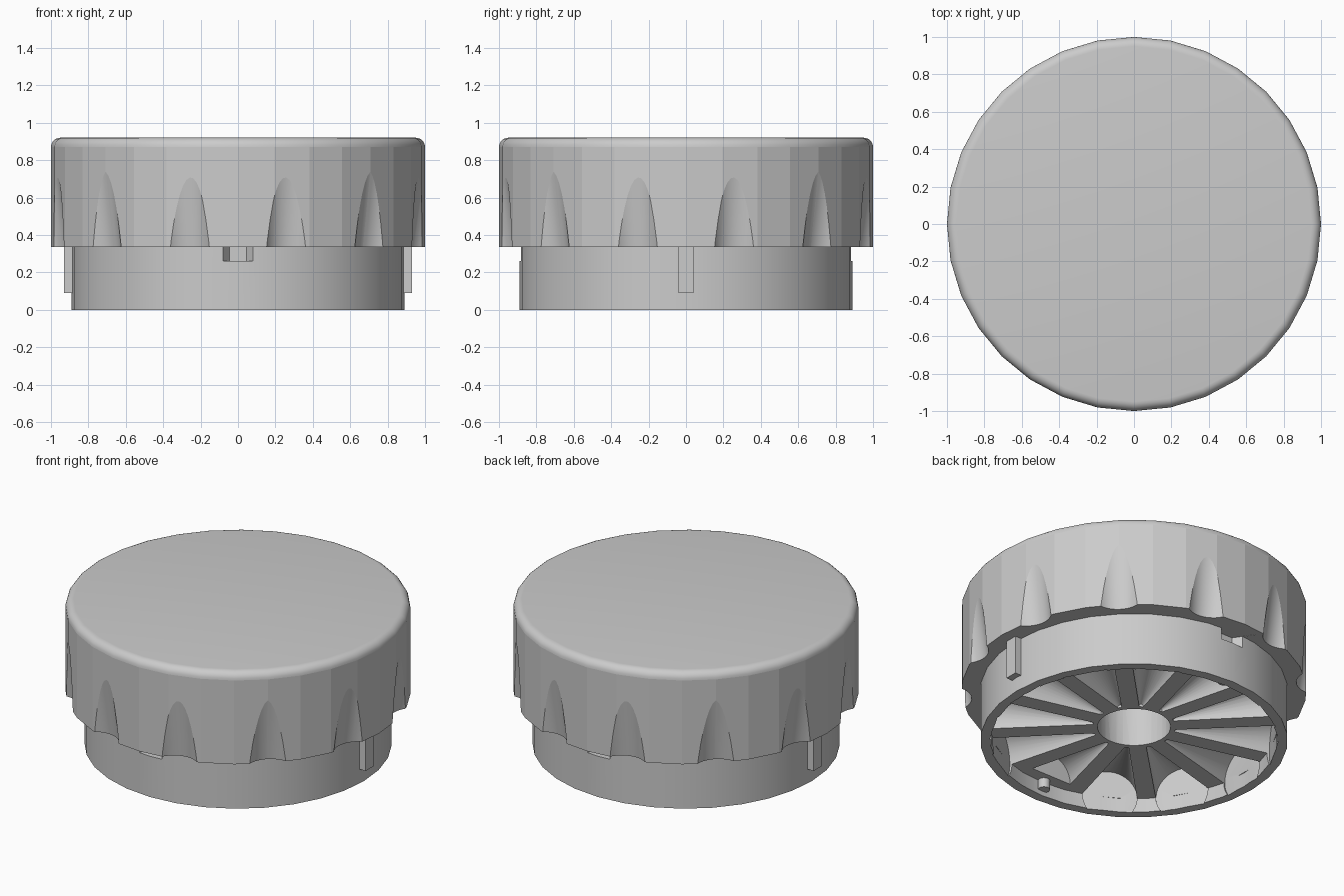
import bpy, bmesh
from math import pi, sin, cos, radians
from mathutils import Matrix, Vector

cube = bpy.data.objects.get("Cube")
if cube:
    bpy.data.objects.remove(cube, do_unlink=True)

grey = bpy.data.materials.new("plain grey")
grey.use_nodes = True
grey.diffuse_color = (0.6, 0.6, 0.6, 1)
grey.node_tree.nodes["Principled BSDF"].inputs["Base Color"].default_value = (0.6, 0.6, 0.6, 1)


def finish(name, bm):
    bmesh.ops.recalc_face_normals(bm, faces=bm.faces)
    mesh = bpy.data.meshes.new(name)
    bm.to_mesh(mesh)
    bm.free()
    mesh.materials.append(grey)
    ob = bpy.data.objects.new(name, mesh)
    bpy.context.collection.objects.link(ob)
    return ob


def turn(angle):
    return Matrix.Rotation(angle, 4, 'Z')


def add_cone(bm, r1, r2, depth, matrix, sides=32):
    bmesh.ops.create_cone(bm, cap_ends=True, segments=sides, radius1=r1,
                          radius2=r2, depth=depth, matrix=matrix)


def add_prism(bm, outline, z0, z1, matrix):
    verts = [bm.verts.new((x, y, z0)) for x, y in outline]
    face = bm.faces.new(verts)
    top = bmesh.ops.extrude_face_region(bm, geom=[face])["geom"]
    top = [v for v in top if isinstance(v, bmesh.types.BMVert)]
    bmesh.ops.translate(bm, verts=top, vec=(0, 0, z1 - z0))
    bmesh.ops.transform(bm, verts=verts + top, matrix=matrix)


def cut(ob, cutter):
    mod = ob.modifiers.new("cut", 'BOOLEAN')
    mod.operation, mod.solver, mod.object = 'DIFFERENCE', 'EXACT', cutter
    graph = bpy.context.evaluated_depsgraph_get()
    mesh = bpy.data.meshes.new_from_object(ob.evaluated_get(graph))
    ob.modifiers.clear()
    ob.data = mesh
    bpy.data.objects.remove(cutter, do_unlink=True)


def smooth(ob, angle=35):
    bpy.ops.object.select_all(action='DESELECT')
    ob.select_set(True)
    bpy.context.view_layer.objects.active = ob
    bpy.ops.object.shade_smooth_by_angle(angle=radians(angle))


# Cap and skirt, turned from one profile with a rounded top edge
RIM_Z, TOP, ROUND, SKIRT = 0.335, 0.92, 0.05, 0.89
profile = [(0, 0.09), (0.83, 0.09), (0.83, 0), (SKIRT, 0), (SKIRT, RIM_Z), (1, RIM_Z)]
for i in range(7):
    a = i * pi / 12
    profile.append((1 - ROUND + ROUND * cos(a), TOP - ROUND + ROUND * sin(a)))
profile.append((0, TOP))
bm = bmesh.new()
verts = [bm.verts.new((r, 0, z)) for r, z in profile]
edges = [bm.edges.new(pair) for pair in zip(verts, verts[1:])]
bmesh.ops.spin(bm, geom=verts + edges, cent=(0, 0, 0), axis=(0, 0, 1),
               angle=2 * pi, steps=32, use_duplicate=False)
bmesh.ops.remove_doubles(bm, verts=bm.verts, dist=0.0005)
body = finish("cap_body", bm)

# Finger flutes: leaning cylinders that fade out towards the top
bm = bmesh.new()
R, LEAN = 0.146, radians(8)
for i in range(12):
    place = (turn(radians(15 + 30 * i)) @ Matrix.Translation((0.994, 0, 0.695))
             @ Matrix.Rotation(LEAN, 4, 'Y') @ Matrix.Translation((R, 0, -0.15)))
    add_cone(bm, R, R, 0.9, place, 48)
cut(body, finish("flute_cutter", bm))

# Underside pockets that leave twelve spokes, each a cone lying outwards
bm = bmesh.new()
IN, OUT = 0.24, 0.825
for i in range(12):
    out = OUT - (0.08 if i % 6 == 3 else 0)
    wide = 0.165 * (out - IN) / (OUT - IN)
    place = (turn(radians(30 * i)) @ Matrix.Translation(((IN + out) / 2, 0, 0.095))
             @ Matrix.Rotation(pi / 2, 4, 'Y'))
    add_cone(bm, 0.012, wide, out - IN, place)
cut(body, finish("pocket_cutter", bm))

# Centre bore
bm = bmesh.new()
add_cone(bm, 0.212, 0.212, 0.5, Matrix.Translation((0, 0, 0.2)))
cut(body, finish("bore_cutter", bm))

# Tapered notches under the rim, front and back
bm = bmesh.new()
for s in (-1, 1):
    add_prism(bm, [(0.83, -0.045), (0.95, -0.125), (0.95, 0.125), (0.83, 0.045)],
              0.26, RIM_Z + 0.001, turn(s * pi / 2))
cut(body, finish("notch_cutter", bm))
smooth(body)

# The upright outer wall keeps its flat facets
for p in body.data.polygons:
    if abs(p.normal.z) < 0.03 and Vector(p.center[:2]).length > 0.96:
        p.use_smooth = False

# Guide tabs on the two sides
for name, s in (("left_tab", 0), ("right_tab", pi)):
    bm = bmesh.new()
    add_prism(bm, [(0.86, -0.04), (0.93, -0.04), (0.93, 0.04), (0.86, 0.04)],
              0.09, RIM_Z + 0.01, turn(s))
    finish(name, bm)

# Small posts inside the skirt behind the notches
for name, s in (("front_post", -1), ("back_post", 1)):
    bm = bmesh.new()
    add_cone(bm, 0.035, 0.035, 0.12, Matrix.Translation((0, s * 0.81, 0.09)), 16)
    smooth(finish(name, bm))
